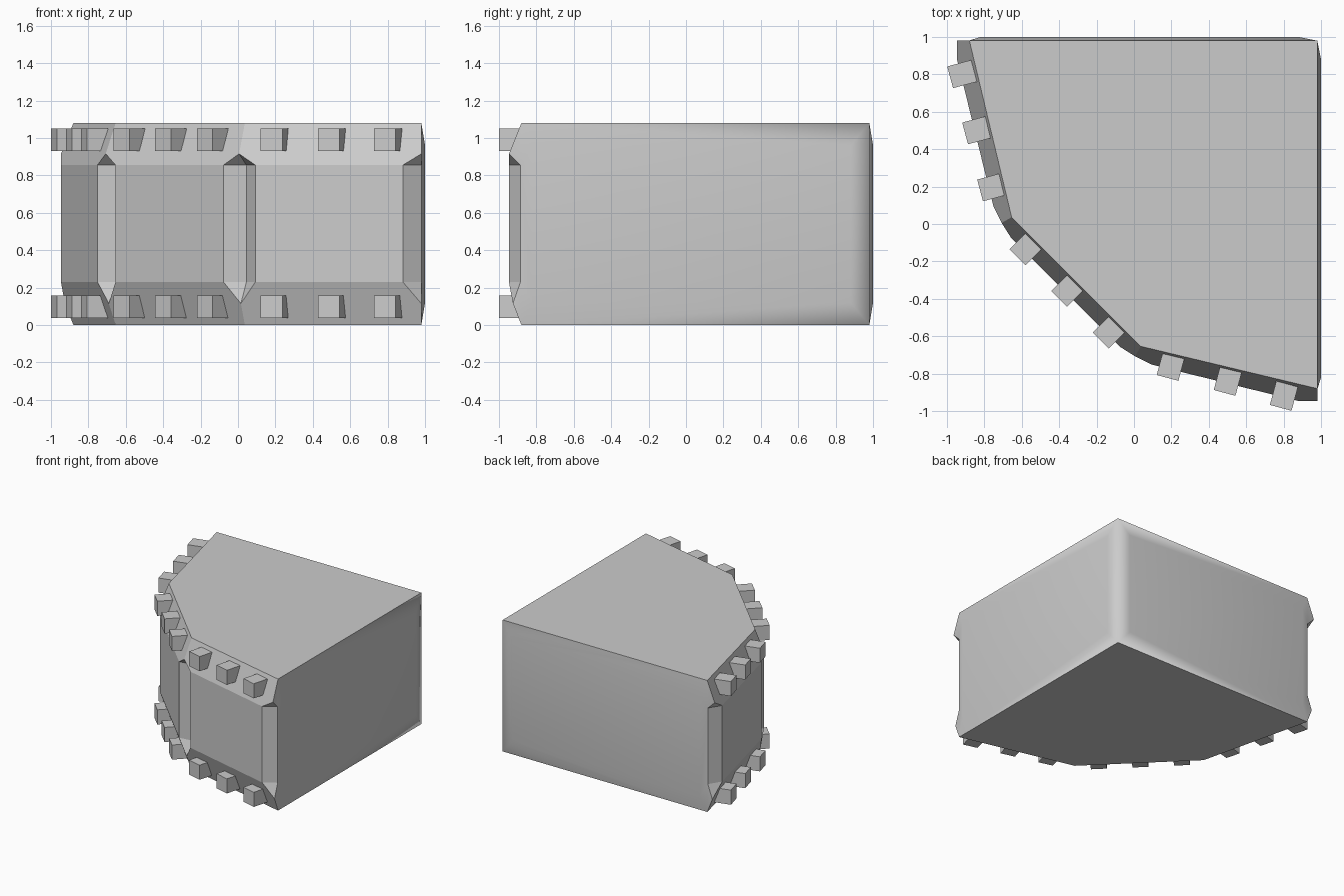
import bpy, bmesh
from math import cos, sin, radians
from mathutils import Matrix, Vector

if "Cube" in bpy.data.objects:
    bpy.data.objects.remove(bpy.data.objects["Cube"])

C = Vector((0.98, 0.98))              # square corner of the quarter block
H, Z_LO, Z_HI = 1.08, 0.23, 0.855     # full height, wall limits
TIP_LO, TIP_HI = 0.115, 0.915         # pointed ends of the corner grooves
R_CAP = (1.86, 1.887, 1.887, 1.86)
R_WALL = (1.951, 1.971, 1.971, 1.951)
R_GROOVE = (1.865, 1.87, 1.87, 1.865)


def polar(r, i):
    a = radians(180 + 30 * i)
    return C + r * Vector((cos(a), sin(a)))


def make_object(name, bm):
    bmesh.ops.recalc_face_normals(bm, faces=bm.faces[:])
    me = bpy.data.meshes.new(name)
    bm.to_mesh(me)
    bm.free()
    ob = bpy.data.objects.new(name, me)
    bpy.context.collection.objects.link(ob)
    return ob


# Faceted body with sloped rims and V-shaped corner grooves
bm = bmesh.new()


def vert(p, z):
    return bm.verts.new((p[0], p[1], z))


def face(*vs, smooth=False):
    bm.faces.new(vs).smooth = smooth


corners = []
for i in range(4):
    rt, rw = R_CAP[i], R_WALL[i]
    hi = rt + (rw - rt) * (H - TIP_HI) / (H - Z_HI)
    lo = rt + (rw - rt) * TIP_LO / Z_LO
    corners.append({
        "T": vert(polar(rt, i), H), "B": vert(polar(rt, i), 0),
        "U": vert(polar(hi, i), TIP_HI), "L": vert(polar(lo, i), TIP_LO),
        "PU": vert(polar(R_GROOVE[i], i), Z_HI), "PD": vert(polar(R_GROOVE[i], i), Z_LO)})

for i in range(3):
    a, b = corners[i], corners[i + 1]
    pa, pb = polar(R_WALL[i], i), polar(R_WALL[i + 1], i + 1)
    wa, wb = pa.lerp(pb, 0.1), pa.lerp(pb, 0.9)
    au, ad, bu, bd = vert(wa, Z_HI), vert(wa, Z_LO), vert(wb, Z_HI), vert(wb, Z_LO)
    face(au, ad, bd, bu)
    face(a["T"], a["U"], au, bu, b["U"], b["T"])
    face(a["B"], a["L"], ad, bd, b["L"], b["B"])
    for c, u, d in ((a, au, ad), (b, bu, bd)):
        face(c["PU"], c["PD"], d, u)
        face(c["U"], c["PU"], u)
        face(c["L"], c["PD"], d)

# Flat caps
ct, cb = vert(C, H), vert(C, 0)
face(*[c["T"] for c in corners], ct)
face(*[c["B"] for c in corners], cb)

# Two slightly pillowed straight sides (smooth)
for c, swap in ((corners[0], True), (corners[3], False)):
    def inner(s, z):
        return vert((s, 1.0) if swap else (1.0, s), z)
    it, ib, jt, jb = inner(-0.82, 0.96), inner(-0.82, 0.12), inner(0.88, 0.96), inner(0.88, 0.12)
    for vs in ((it, ib, jb, jt), (c["T"], ct, jt, it), (c["B"], cb, jb, ib),
               (ct, cb, jb, jt), (c["T"], c["U"], c["PU"], it),
               (c["PU"], c["PD"], ib, it), (c["PD"], c["L"], c["B"], ib)):
        face(*vs, smooth=True)
make_object("body", bm)

# Square studs along the upper and lower rims
side = [(-0.925, 0.80), (-0.845, 0.50), (-0.765, 0.195)]
middle = [(-0.58, -0.135), (-0.358, -0.358), (-0.135, -0.58)]
spots = ([(p, 195) for p in side] + [(p, 225) for p in middle]
         + [((y, x), 255) for x, y in side])
for name, z in (("lower_studs", 0.098), ("upper_studs", 0.99)):
    bm = bmesh.new()
    for (x, y), ang in spots:
        m = (Matrix.Translation((x, y, z)) @ Matrix.Rotation(radians(ang), 4, 'Z')
             @ Matrix.Translation((-0.006, 0, 0)) @ Matrix.Diagonal((0.132, 0.12, 0.12, 1)))
        bmesh.ops.create_cube(bm, size=1, matrix=m)
    make_object(name, bm)
